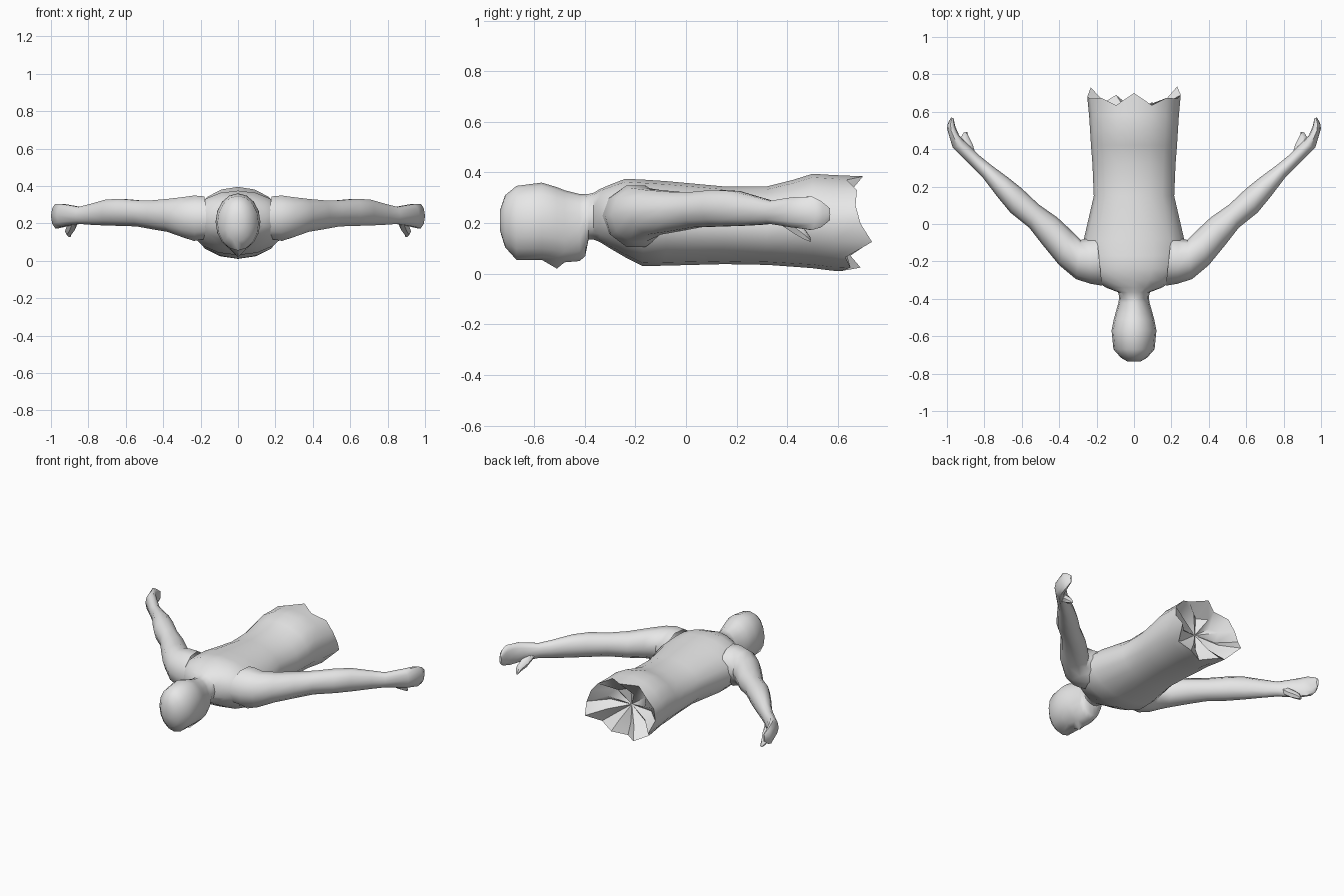
import bpy, bmesh, math
from mathutils import Vector

grey = bpy.data.materials.new("plain grey")
grey.diffuse_color = (0.8, 0.8, 0.8, 1)


def loft(bm, rings, sides):
    """Skin oval rings given as (outer x, outer y, inner x, inner y, bottom z, top z)."""
    loops = []
    for ox, oy, ix, iy, lo, hi in rings:
        mid = Vector(((ox + ix) / 2, (oy + iy) / 2, (lo + hi) / 2))
        across = Vector(((ox - ix) / 2, (oy - iy) / 2, 0))
        up = Vector((0, 0, (hi - lo) / 2))
        angles = [2 * math.pi * i / sides for i in range(sides)]
        loops.append([bm.verts.new(mid + across * math.cos(a) + up * math.sin(a)) for a in angles])
    for a, b in zip(loops, loops[1:]):
        for i in range(sides):
            j = (i + 1) % sides
            bm.faces.new((a[i], a[j], b[j], b[i]))
    return loops


def finish(bm, name, mirror=False, angle=50):
    bmesh.ops.recalc_face_normals(bm, faces=bm.faces)
    mesh = bpy.data.meshes.new(name)
    bm.to_mesh(mesh)
    bm.free()
    mesh.materials.append(grey)
    ob = bpy.data.objects.new(name, mesh)
    bpy.context.collection.objects.link(ob)
    bpy.ops.object.select_all(action='DESELECT')
    ob.select_set(True)
    bpy.context.view_layer.objects.active = ob
    bpy.ops.object.shade_smooth_by_angle(angle=math.radians(angle))
    if mirror:
        ob.modifiers.new("other side", 'MIRROR')
    return ob


# Head, neck and torso: y, half width, bottom z, top z
SECTIONS = [
    (-0.735, 0.035, 0.17, 0.25), (-0.715, 0.07, 0.105, 0.31),
    (-0.67, 0.11, 0.055, 0.347), (-0.57, 0.12, 0.055, 0.36),
    (-0.51, 0.108, 0.05, 0.342), (-0.48, 0.10, 0.045, 0.33),
    (-0.42, 0.083, 0.05, 0.315), (-0.398, 0.08, 0.07, 0.314),
    (-0.385, 0.08, 0.135, 0.315), (-0.365, 0.085, 0.135, 0.32),
    (-0.34, 0.15, 0.125, 0.335), (-0.30, 0.21, 0.10, 0.352),
    (-0.24, 0.25, 0.065, 0.375), (-0.17, 0.268, 0.03, 0.372),
    (-0.08, 0.268, 0.032, 0.366), (0.15, 0.215, 0.038, 0.345),
    (0.32, 0.222, 0.035, 0.345), (0.42, 0.23, 0.028, 0.37),
    (0.50, 0.235, 0.022, 0.395), (0.58, 0.24, 0.012, 0.39),
    (0.66, 0.25, 0.01, 0.385),
]
bm = bmesh.new()
loops = loft(bm, [(w, y, -w, y, lo, hi) for y, w, lo, hi in SECTIONS], 16)
bm.faces.new(loops[0])
loops[4][12].co.z = 0.02  # nose tip

# Torn waist edge, from the right side round over the back to the belly
TORN = [0.69, 0.67, 0.675, 0.635, 0.70, 0.635, 0.675, 0.67,
        0.68, 0.73, 0.64, 0.69, 0.61, 0.65, 0.63, 0.735]
rim = loops[-1]
for v, y in zip(rim, TORN):
    v.co.y = y
# Hollow, ragged end
inner = [bm.verts.new((v.co.x * 0.6, 0.58 + 0.05 * (i % 2), 0.2 + (v.co.z - 0.2) * 0.6))
         for i, v in enumerate(rim)]
core = bm.verts.new((0, 0.57, 0.2))
for i in range(16):
    j = (i + 1) % 16
    bm.faces.new((rim[i], rim[j], inner[j], inner[i]))
    bm.faces.new((inner[i], inner[j], core))
finish(bm, "head_and_torso", angle=45)

# Arms with closed hands
bm = bmesh.new()
arm = loft(bm, [
    (0.17, -0.33, 0.20, -0.06, 0.11, 0.35), (0.23, -0.32, 0.24, -0.075, 0.10, 0.355),
    (0.31, -0.295, 0.285, -0.085, 0.122, 0.345), (0.40, -0.22, 0.335, -0.035, 0.15, 0.335),
    (0.49, -0.11, 0.41, 0.035, 0.165, 0.327), (0.56, -0.02, 0.51, 0.105, 0.18, 0.327),
    (0.66, 0.06, 0.60, 0.19, 0.183, 0.335), (0.73, 0.145, 0.675, 0.25, 0.185, 0.33),
    (0.81, 0.25, 0.77, 0.32, 0.19, 0.305), (0.87, 0.31, 0.825, 0.365, 0.195, 0.29),
    (0.97, 0.41, 0.89, 0.43, 0.18, 0.305), (1.0, 0.51, 0.935, 0.475, 0.17, 0.308),
    (0.995, 0.54, 0.955, 0.52, 0.18, 0.29), (0.977, 0.57, 0.965, 0.565, 0.21, 0.26),
], 10)
bm.faces.new(arm[-1])
finish(bm, "arms", mirror=True)

# Thumbs
bm = bmesh.new()
thumb = loft(bm, [
    (0.90, 0.37, 0.85, 0.385, 0.19, 0.25), (0.915, 0.425, 0.862, 0.425, 0.155, 0.22),
    (0.925, 0.465, 0.885, 0.47, 0.133, 0.18), (0.91, 0.49, 0.892, 0.493, 0.125, 0.145),
], 6)
bm.faces.new(thumb[0])
bm.faces.new(thumb[-1])
finish(bm, "thumbs", mirror=True)
